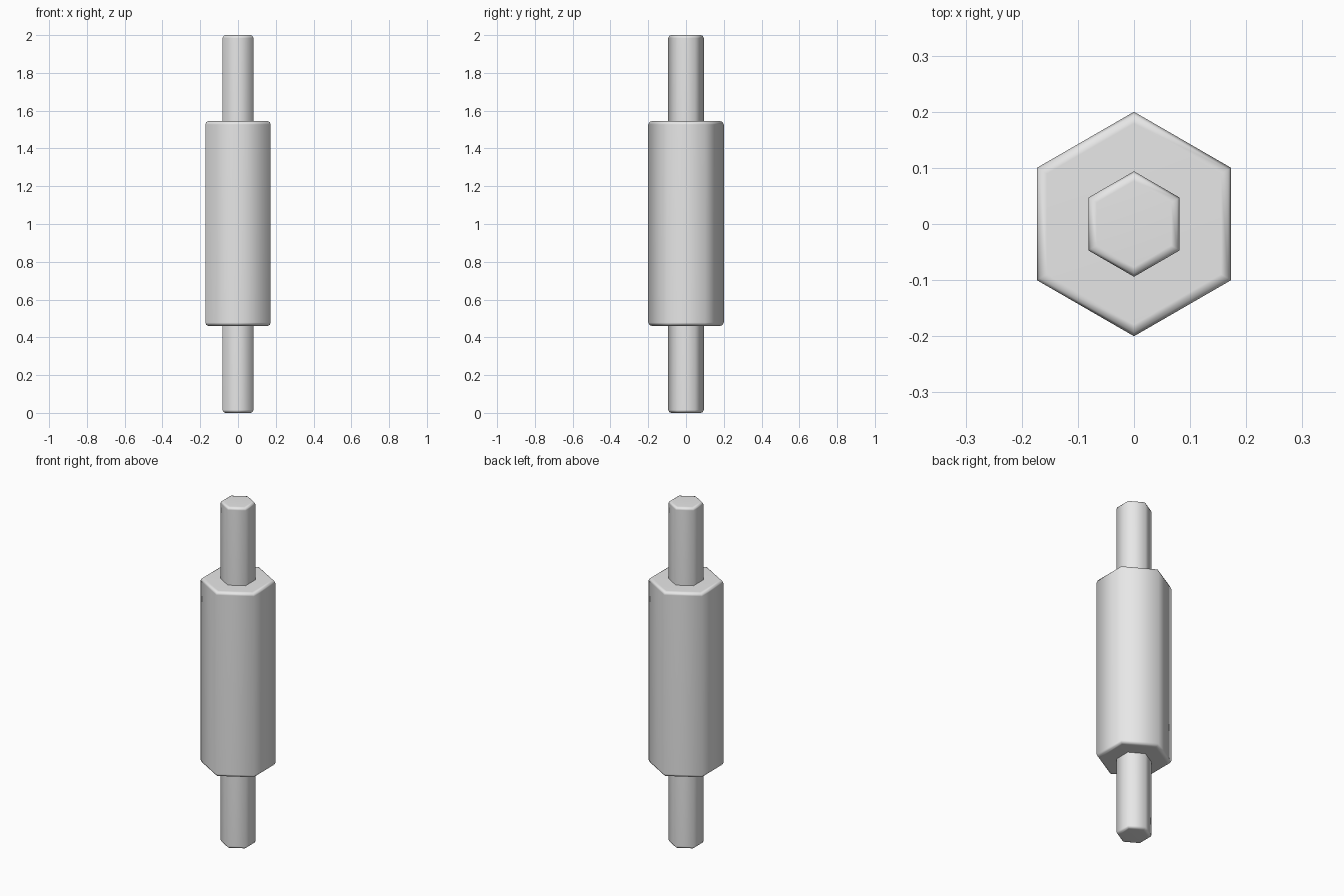
import bpy
import bmesh
from mathutils import Matrix

cube = bpy.data.objects.get("Cube")
if cube:
    bpy.data.objects.remove(cube, do_unlink=True)

# Single grey metal
metal = bpy.data.materials.new("grey_metal")
metal.use_nodes = True
GREY = (0.8, 0.8, 0.8, 1.0)
metal.diffuse_color = GREY
metal.node_tree.nodes["Principled BSDF"].inputs["Base Color"].default_value = GREY


def hex_bar(name, radius, bottom, top, chamfer=0.018):
    """Upright hexagonal bar with softened end rims."""
    bm = bmesh.new()
    bmesh.ops.create_cone(
        bm, cap_ends=True, segments=6, radius1=radius, radius2=radius,
        depth=top - bottom,
        matrix=Matrix.Translation((0, 0, (bottom + top) / 2)))
    rims = [e for e in bm.edges
            if abs(e.verts[0].co.z - e.verts[1].co.z) < 0.001]
    bmesh.ops.bevel(bm, geom=rims, offset=chamfer, segments=2,
                    profile=0.5, affect='EDGES')
    for face in bm.faces:
        face.smooth = True
    mesh = bpy.data.meshes.new(name)
    bm.to_mesh(mesh)
    bm.free()
    mesh.materials.append(metal)
    obj = bpy.data.objects.new(name, mesh)
    bpy.context.collection.objects.link(obj)
    # Keep the large faces flat while the rims stay soft
    normals = obj.modifiers.new("weighted_normals", 'WEIGHTED_NORMAL')
    normals.mode = 'FACE_AREA'
    normals.weight = 50
    return obj


# Thick middle body with a thin pin at each end
hex_bar("body", 0.2, 0.46, 1.545)
hex_bar("lower_pin", 0.094, 0.0, 0.49, 0.015)
hex_bar("upper_pin", 0.094, 1.515, 2.0, 0.015)
